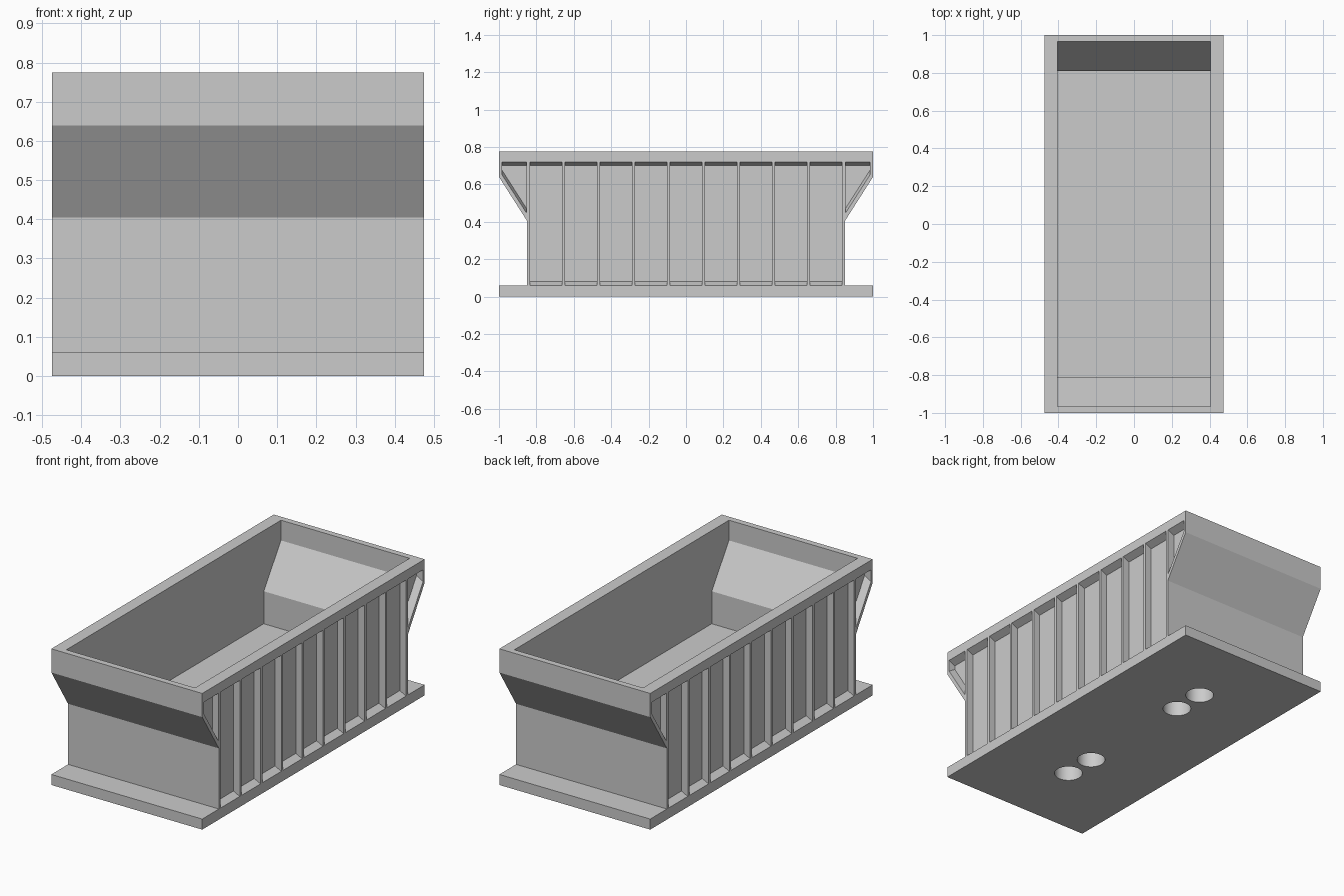
import bpy
import bmesh
import math
from mathutils import Matrix

cube = bpy.data.objects.get("Cube")
if cube:
    bpy.data.objects.remove(cube, do_unlink=True)

grey = bpy.data.materials.new("plain_grey")
grey.use_nodes = True
colour = (0.6, 0.6, 0.6, 1)
grey.diffuse_color = colour
grey.node_tree.nodes["Principled BSDF"].inputs["Base Color"].default_value = colour

HALF_X = 0.475    # outer half width
PANEL_X = 0.435   # half width at the recessed side panels
RIBS = 10
PITCH = 0.187
RIB_HALF = 0.008


def make_object(name, bm):
    bmesh.ops.recalc_face_normals(bm, faces=bm.faces)
    mesh = bpy.data.meshes.new(name)
    bm.to_mesh(mesh)
    bm.free()
    mesh.materials.append(grey)
    obj = bpy.data.objects.new(name, mesh)
    bpy.context.collection.objects.link(obj)
    return obj


def loft(bm, profile_a, xa, profile_b, xb):
    """Closed solid between two matching (y, z) outlines at xa and xb."""
    a = [bm.verts.new((xa, y, z)) for y, z in profile_a]
    b = [bm.verts.new((xb, y, z)) for y, z in profile_b]
    bm.faces.new(a)
    bm.faces.new(b[::-1])
    for i in range(len(a)):
        j = (i + 1) % len(a)
        bm.faces.new((a[i], b[i], b[j], a[j]))


def symmetric(half):
    return half + [(-y, z) for y, z in reversed(half)]


def cut(target, cutter):
    mod = target.modifiers.new("cut", 'BOOLEAN')
    mod.operation = 'DIFFERENCE'
    mod.solver = 'EXACT'
    mod.object = cutter
    bpy.context.view_layer.objects.active = target
    bpy.ops.object.modifier_apply(modifier=mod.name)
    bpy.data.objects.remove(cutter, do_unlink=True)


# Trough body with its base flange, flared ends and rim band
outline = symmetric([(1, 0), (1, 0.06), (0.85, 0.06), (0.85, 0.405),
                     (1, 0.64), (1, 0.775)])
bm = bmesh.new()
loft(bm, outline, -HALF_X, outline, HALF_X)
body = make_object("ribbed_trough", bm)

# Open cavity following the flared ends
cavity = symmetric([(0.81, 0.245), (0.81, 0.43), (0.965, 0.66), (0.965, 0.9)])
bm = bmesh.new()
loft(bm, cavity, -0.405, cavity, 0.405)
cut(body, make_object("cavity_cutter", bm))

# Side bays between the ribs: (outer outline, panel outline)
bays = []
for i in range(RIBS - 1):
    mid = (i - (RIBS - 2) / 2) * PITCH
    y0, y1 = mid - PITCH / 2 + RIB_HALF, mid + PITCH / 2 - RIB_HALF
    bays.append(([(y0, 0.06), (y1, 0.06), (y1, 0.72), (y0, 0.72)],
                 [(y0, 0.08), (y1, 0.08), (y1, 0.70), (y0, 0.70)]))

# Small triangular bays under the flared ends
for s in (-1, 1):
    y0, y1 = s * 0.852, s * 0.985
    bays.append(([(y0, 0.445), (y1, 0.653), (y1, 0.72), (y0, 0.72)],
                 [(y0, 0.47), (y1, 0.678), (y1, 0.70), (y0, 0.70)]))

bm = bmesh.new()
for side in (-1, 1):
    for outer, panel in bays:
        # carry the slanted walls past the surface for a clean cut
        beyond = [(oy * 1.5 - py * 0.5, oz * 1.5 - pz * 0.5)
                  for (oy, oz), (py, pz) in zip(outer, panel)]
        loft(bm, panel, side * PANEL_X, beyond,
             side * (HALF_X + (HALF_X - PANEL_X) / 2))
cut(body, make_object("bay_cutter", bm))

# Round sockets in the underside
bm = bmesh.new()
for y in (-0.55, -0.36, 0.36, 0.55):
    bmesh.ops.create_cone(bm, cap_ends=True, segments=40, radius1=0.075,
                          radius2=0.075, depth=0.24,
                          matrix=Matrix.Translation((0, y, 0)))
cut(body, make_object("socket_cutter", bm))

# Smooth socket walls, crisp edges elsewhere
bpy.ops.object.select_all(action='DESELECT')
body.select_set(True)
bpy.context.view_layer.objects.active = body
bpy.ops.object.shade_smooth_by_angle(angle=math.radians(20))
